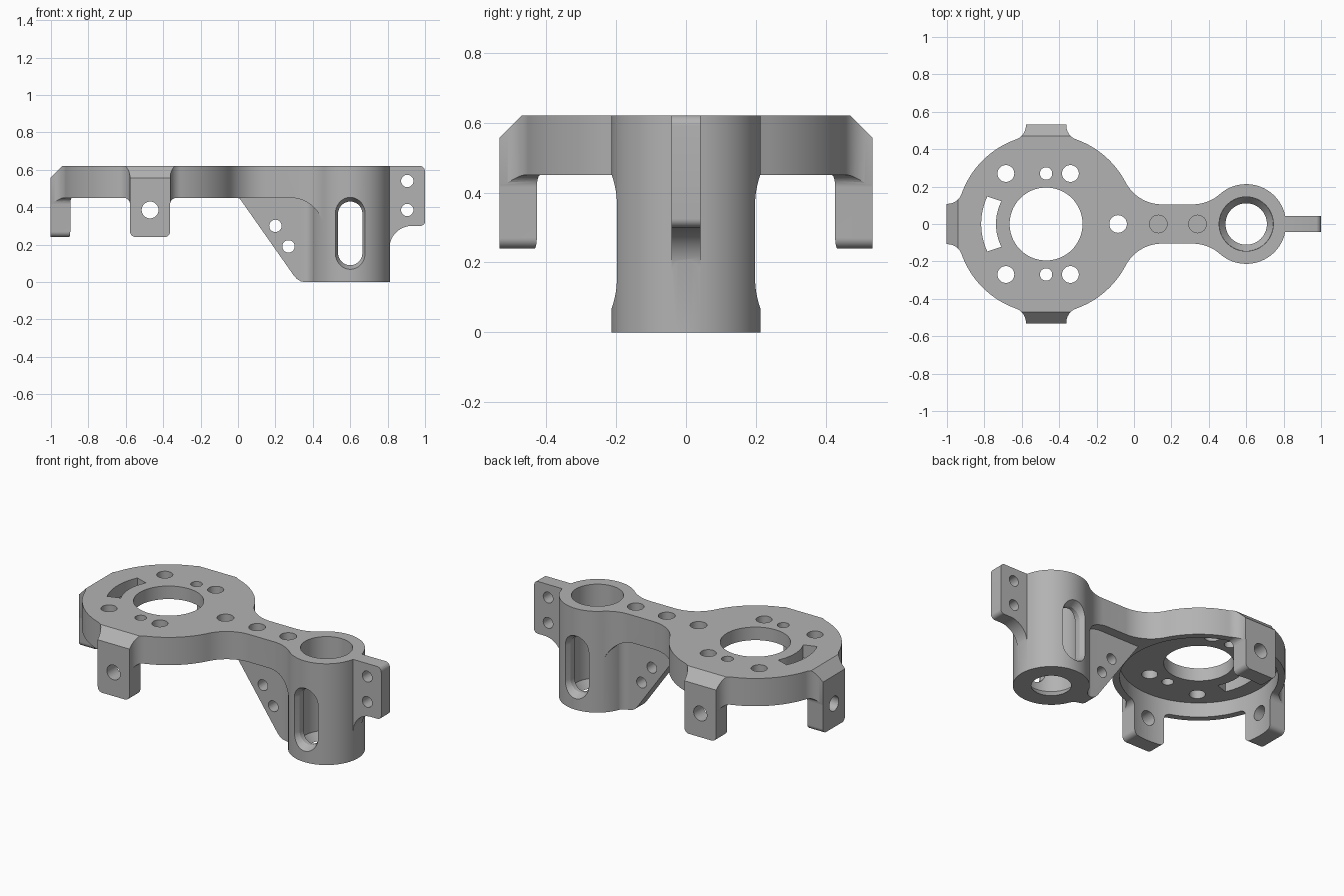
import bpy
import bmesh
from math import sin, cos, radians, degrees, atan2, asin, sqrt
from mathutils import Matrix

if "Cube" in bpy.data.objects:
    bpy.data.objects.remove(bpy.data.objects["Cube"], do_unlink=True)

TOP, UNDER = 0.62, 0.45           # plate heights
DISC_X, DISC_R = -0.47, 0.48
HUB_X, HUB_R = 0.6, 0.213

metal = bpy.data.materials.new("grey metal")
metal.use_nodes = True
grey = (0.45, 0.45, 0.45, 1)
metal.diffuse_color = grey
metal.node_tree.nodes["Principled BSDF"].inputs["Base Color"].default_value = grey


def arc(cx, cy, r, a0, a1, n=16):
    angles = [radians(a0 + (a1 - a0) * i / n) for i in range(n + 1)]
    return [(cx + r * cos(a), cy + r * sin(a)) for a in angles]


def circle(cx, cy, r, n=64):
    return arc(cx, cy, r, 0, 360, n)[:-1]


def stadium(cx, cy, half, r):
    return arc(cx, cy + half, r, 0, 180, 24) + arc(cx, cy - half, r, 180, 360, 24)


def mirrored(half):
    return half + [(x, -y) for x, y in reversed(half)]


def prism(name, points, lo, hi, axis="z", end=None):
    """Extrude a 2D outline along an axis, optionally lofting to a second outline."""
    place = {"z": lambda a, b, h: (a, b, h),
             "y": lambda a, b, h: (a, h, b),
             "x": lambda a, b, h: (h, a, b)}[axis]
    bm = bmesh.new()
    low = [bm.verts.new(place(a, b, lo)) for a, b in points]
    high = [bm.verts.new(place(a, b, hi)) for a, b in end or points]
    bm.faces.new(low)
    bm.faces.new(high)
    for i in range(len(low)):
        j = (i + 1) % len(low)
        bm.faces.new((low[i], low[j], high[j], high[i]))
    bmesh.ops.recalc_face_normals(bm, faces=bm.faces)
    mesh = bpy.data.meshes.new(name)
    bm.to_mesh(mesh)
    bm.free()
    mesh.materials.append(metal)
    obj = bpy.data.objects.new(name, mesh)
    bpy.context.collection.objects.link(obj)
    return obj


def combine(target, tool, operation):
    mod = target.modifiers.new("combine", "BOOLEAN")
    mod.object, mod.operation, mod.solver = tool, operation, "EXACT"
    bpy.context.view_layer.objects.active = target
    bpy.ops.object.modifier_apply(modifier=mod.name)
    bpy.data.objects.remove(tool, do_unlink=True)


def around_disc(obj, angle):
    """Turn a part made along +x to a direction around the disc centre."""
    obj.data.transform(Matrix.Translation((DISC_X, 0, 0)) @ Matrix.Rotation(radians(angle), 4, "Z"))
    return obj


def blend(big_r, r, w):
    """Fillet between a circle and a strip of half width w: centre offset and angle."""
    dx = sqrt((big_r + r) ** 2 - (w + r) ** 2)
    return dx, degrees(atan2(w + r, dx))


# Plan outline: fin, hub, neck, disc and three tabs
neck_w, neck_r, tab_w, tab_r, fin_w = 0.105, 0.22, 0.108, 0.08, 0.042
hub_dx, hub_a = blend(HUB_R, neck_r, neck_w)
disc_dx, disc_a = blend(DISC_R, neck_r, neck_w)
tab_dx, tab_a = blend(DISC_R, tab_r, tab_w)
tab_side = arc(tab_dx, -tab_w - tab_r, tab_r, 180 - tab_a, 90) + [(0.533, -tab_w)]
tab = mirrored(tab_side)
half = [(1.01, fin_w)]
half += arc(HUB_X, 0, HUB_R, degrees(asin(fin_w / HUB_R)), 180 - hub_a, 40)
half += arc(HUB_X - hub_dx, neck_w + neck_r, neck_r, -hub_a, -90)[1:]
half += arc(DISC_X + disc_dx, neck_w + neck_r, neck_r, -90, disc_a - 180)
half += arc(DISC_X, 0, DISC_R, disc_a, 90 - tab_a, 20)[1:]
half += [(DISC_X - v, u) for u, v in tab[1:]]
half += arc(DISC_X, 0, DISC_R, 90 + tab_a, 180 - tab_a, 20)[1:]
half += [(DISC_X - u, -v) for u, v in tab_side[1:]]
bracket = prism("motor_bracket", mirrored(half), 0, TOP)

# Side envelope: plate and neck, blending down into the hub
side = [(-1.1, 0.7), (-1.1, UNDER)] + arc(0.28, UNDER - 0.18, 0.18, 90, 0) + [(0.46, 0.7)]
envelope = prism("envelope", side, -0.7, 0.7, "y")
combine(envelope, prism("hub", circle(HUB_X, 0, HUB_R + 0.0005, 96), -0.1, 0.72), "UNION")

# Sloping web under the neck, with fillets where it meets the hub
web_w, web_r = 0.045, 0.06
web_dx, web_a = blend(HUB_R, web_r, web_w)
web_half = [(0.55, 0.08)] + arc(HUB_X - web_dx, web_w + web_r, web_r, -web_a, -90) + [(-0.1, web_w)]
web = prism("web", mirrored(web_half), -0.05, 0.55)
slope = [(-0.02, 0.5), (-0.02, 0.458), (0.01, 0.445), (0.3, 0.032), (0.315, 0.016),
         (0.335, 0.004), (0.36, -0.001), (0.36, -0.02), (0.52, -0.02), (0.52, 0.5)]
combine(web, prism("slope", slope, -0.3, 0.3, "y"), "INTERSECT")
combine(envelope, web, "UNION")

# Upright mounting fin beside the hub
fin = [(0.7, 0.621), (0.7, 0.18)] + arc(0.93, 0.18, 0.12, 180, 90)
fin += arc(0.975, 0.325, 0.025, -90, 0, 8) + arc(0.97, 0.591, 0.03, 0, 90, 8)
combine(envelope, prism("fin", fin, -0.1, 0.1, "y"), "UNION")

# Three hanging legs with rounded feet and fillets below the rim
leg_half = [(0.0, 0.24)] + arc(0.077, 0.27, 0.03, -90, 0, 8)
leg_half += arc(0.142, 0.415, 0.035, 180, 90, 8) + [(0.142, 0.5)]
leg = leg_half + [(-v, z) for v, z in reversed(leg_half[1:])]
for angle in (90, 180, 270):
    combine(envelope, around_disc(prism("leg", leg, 0.38, 0.6, "x"), angle), "UNION")
combine(bracket, envelope, "INTERSECT")

# Cuts: tab chamfers and leg holes
cuts = []
for angle in (90, 180, 270):
    wedge = [(0.44, 0.65), (0.65, 0.65), (0.65, 0.44)]
    cuts.append(around_disc(prism("chamfer", wedge, -0.2, 0.2, "y"), angle))
    cuts.append(around_disc(prism("leg_hole", circle(0, 0.385, 0.045, 40), 0.4, 0.7, "x"), angle))

# Cuts: recess under the disc, centre opening and screw holes
cuts.append(prism("recess", circle(DISC_X, 0, 0.44, 128), -0.1, 0.54))
cuts.append(prism("centre_opening", circle(DISC_X, 0, 0.195, 80), 0.4, 0.7))
cuts.append(prism("neck_hole", circle(-0.085, 0, 0.047, 40), 0.4, 0.7))
for s in (-1, 1):
    for x, r in ((-0.685, 0.045), (DISC_X, 0.033), (-0.34, 0.045)):
        cuts.append(prism("screw_hole", circle(x, s * 0.27, r, 40), 0.5, 0.7))
for x in (0.13, 0.34):
    cuts.append(prism("blind_hole", circle(x, 0, 0.047, 40), 0.5, 0.7))
slot = arc(DISC_X, 0, 0.347, 155, 205, 20) + arc(DISC_X, 0, 0.268, 207, 153, 20)
cuts.append(prism("curved_slot", slot, 0.5, 0.7))

# Cuts: hub bore with conical seat
cuts.append(prism("bore", circle(HUB_X, 0, 0.145, 80), 0.045, 0.7))
cuts.append(prism("seat", circle(HUB_X, 0, 0.11, 80), -0.001, 0.046,
                  end=circle(HUB_X, 0, 0.1449, 80)))

# Cuts: side windows in the hub with bevelled rims
cuts.append(prism("window", stadium(HUB_X, 0.26, 0.105, 0.065), -0.3, 0.3, "y"))
for s in (-1, 1):
    cuts.append(prism("window_bevel", stadium(HUB_X, 0.26, 0.105, 0.06), s * 0.158, s * 0.238, "y",
                      end=stadium(HUB_X, 0.26, 0.105, 0.1)))

# Cuts: cross holes in the web and fin
for x, z in ((0.2, 0.3), (0.27, 0.19), (0.905, 0.54), (0.905, 0.385)):
    cuts.append(prism("cross_hole", circle(x, z, 0.033, 32), -0.15, 0.15, "y"))

for cut in cuts:
    combine(bracket, cut, "DIFFERENCE")

# Smooth curved walls, keep edges sharp
bpy.ops.object.select_all(action="DESELECT")
bracket.select_set(True)
bpy.context.view_layer.objects.active = bracket
bpy.ops.object.shade_smooth_by_angle(angle=radians(25))
